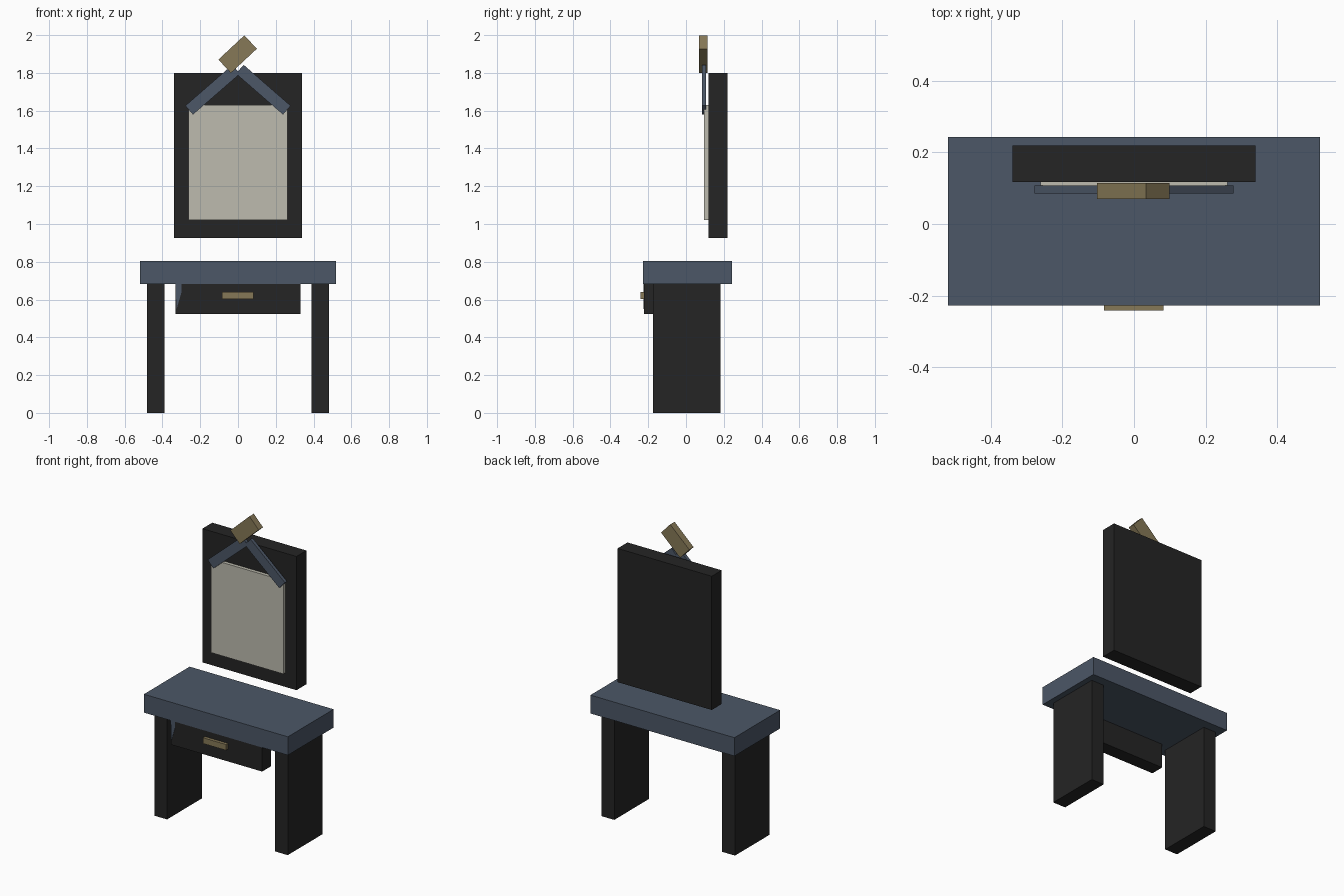
import bpy, bmesh
from math import radians
from mathutils import Matrix, Vector

if "Cube" in bpy.data.objects:
    bpy.data.objects.remove(bpy.data.objects["Cube"])


def material(name, rgb):
    m = bpy.data.materials.new(name)
    m.diffuse_color = (*rgb, 1)
    m.use_nodes = True
    m.node_tree.nodes["Principled BSDF"].inputs["Base Color"].default_value = m.diffuse_color
    return m


BLACK = material("black lacquer", (0.018, 0.018, 0.018))
BLUE = material("slate blue", (0.072, 0.095, 0.135))
TAN = material("dull brass", (0.24, 0.19, 0.095))
GLASS = material("pale glass", (0.51, 0.50, 0.43))


def finish(name, bm, mat):
    mesh = bpy.data.meshes.new(name)
    bmesh.ops.recalc_face_normals(bm, faces=bm.faces)
    bm.to_mesh(mesh)
    bm.free()
    mesh.materials.append(mat)
    ob = bpy.data.objects.new(name, mesh)
    bpy.context.collection.objects.link(ob)
    return ob


def box(name, mat, x, y, z, tilt=0):
    """Box from (min, max) ranges; tilt lifts its +x end, in degrees."""
    bm = bmesh.new()
    size = Vector([r[1] - r[0] for r in (x, y, z)])
    mid = Vector([(r[0] + r[1]) / 2 for r in (x, y, z)])
    bmesh.ops.create_cube(bm, size=1, matrix=Matrix.Translation(mid)
                          @ Matrix.Rotation(radians(-tilt), 4, 'Y')
                          @ Matrix.Diagonal((*size, 1)))
    return finish(name, bm, mat)


def around(c, length):
    return (c - length / 2, c + length / 2)


# Table
box("table_top", BLUE, (-0.52, 0.52), (-0.228, 0.243), (0.683, 0.803))
for side, s in (("left", -1), ("right", 1)):
    box(side + "_leg", BLACK, around(s * 0.436, 0.092), (-0.175, 0.183), (0, 0.683))

# Drawer with handle
box("drawer", BLACK, (-0.33, 0.33), (-0.222, -0.132), (0.523, 0.683))
box("drawer_handle", TAN, (-0.084, 0.083), (-0.242, -0.222), (0.603, 0.641))

# Blue corner patch on the drawer front
bm = bmesh.new()
corner = [(-0.33, 0.683), (-0.298, 0.683), (-0.298, 0.642), (-0.325, 0.55)]
face = bm.faces.new([bm.verts.new((x, -0.224, z)) for x, z in corner])
ext = bmesh.ops.extrude_face_region(bm, geom=[face])
bmesh.ops.translate(bm, vec=(0, 0.003, 0),
                    verts=[v for v in ext["geom"] if isinstance(v, bmesh.types.BMVert)])
finish("drawer_corner_patch", bm, BLUE)

# Mirror
box("mirror_frame", BLACK, (-0.34, 0.34), (0.118, 0.22), (0.927, 1.80))
box("mirror_glass", GLASS, (-0.262, 0.261), (0.096, 0.119), (1.02, 1.63))

# Gabled struts and crest block above the mirror
for side, s in (("left", -1), ("right", 1)):
    box(side + "_strut", BLUE, around(s * 0.134, 0.33), (0.085, 0.107),
        around(1.711, 0.062), tilt=-s * 41)
box("crest_block", TAN, around(-0.002, 0.188), (0.07, 0.115),
    around(1.899, 0.097), tilt=43)
